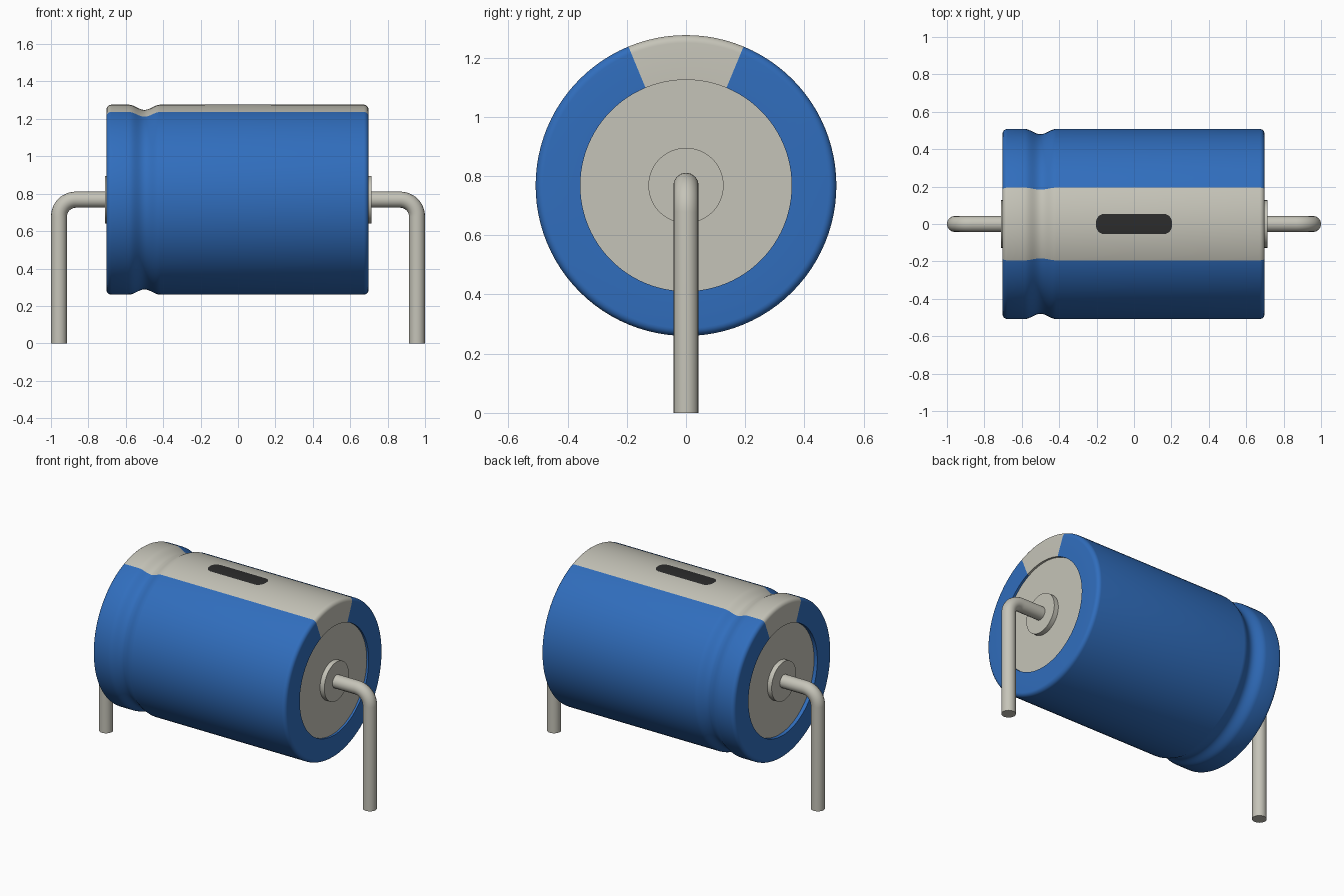
import bpy, bmesh, math

if "Cube" in bpy.data.objects:
    bpy.data.objects.remove(bpy.data.objects["Cube"], do_unlink=True)

AXIS_Z = 0.768      # height of the can's axis
RADIUS = 0.508
SEGMENTS = 96
STRIPE_HALF = math.radians(22.5)


def material(name, rgb, roughness=0.6):
    mat = bpy.data.materials.new(name)
    mat.use_nodes = True
    mat.diffuse_color = (*rgb, 1)
    bsdf = mat.node_tree.nodes["Principled BSDF"]
    bsdf.inputs["Base Color"].default_value = (*rgb, 1)
    bsdf.inputs["Roughness"].default_value = roughness
    return mat


blue = material("blue sleeve", (0.03, 0.155, 0.51))
grey = material("warm grey", (0.56, 0.55, 0.48))
black = material("dark marking", (0.025, 0.025, 0.025))


def smooth(obj, angle=35):
    bpy.ops.object.select_all(action="DESELECT")
    obj.select_set(True)
    bpy.context.view_layer.objects.active = obj
    bpy.ops.object.shade_smooth_by_angle(angle=math.radians(angle))


def mesh_object(name, bm, mats):
    bmesh.ops.recalc_face_normals(bm, faces=bm.faces)
    mesh = bpy.data.meshes.new(name)
    bm.to_mesh(mesh)
    bm.free()
    for mat in mats:
        mesh.materials.append(mat)
    obj = bpy.data.objects.new(name, mesh)
    bpy.context.collection.objects.link(obj)
    return obj


def lathe(name, profile, mats, cap_ends=False):
    """Turn an (x, radius) profile around the can's axis."""
    bm = bmesh.new()
    rings = []
    for x, r in profile:
        angles = [2 * math.pi * i / SEGMENTS for i in range(SEGMENTS)]
        rings.append([bm.verts.new((x, r * math.sin(a), AXIS_Z + r * math.cos(a)))
                      for a in angles])
    for a, b in zip(rings, rings[1:]):
        for i in range(SEGMENTS):
            j = (i + 1) % SEGMENTS
            bm.faces.new((a[i], a[j], b[j], b[i]))
    if cap_ends:
        bm.faces.new(rings[0])
        bm.faces.new(rings[-1])
    return mesh_object(name, bm, mats)


# Sleeve: rolled ends, recessed openings and one crimped groove
LEFT, RIGHT, OPENING, ROUND = -0.703, 0.698, 0.357, 0.026
quarter = [math.pi / 2 * i / 6 for i in range(7)]
profile = [(-0.66, OPENING), (LEFT, OPENING)]
profile += [(LEFT + ROUND * (1 - math.sin(a)), RADIUS - ROUND * (1 - math.cos(a)))
            for a in reversed(quarter)]
for i in range(17):
    t = i / 8 - 1
    profile.append((-0.5 + 0.085 * t, RADIUS - 0.014 * (1 + math.cos(math.pi * t))))
profile += [(RIGHT - ROUND * (1 - math.sin(a)), RADIUS - ROUND * (1 - math.cos(a)))
            for a in quarter]
profile += [(RIGHT, OPENING), (0.66, OPENING)]
sleeve = lathe("sleeve", profile, [blue, grey])

# Polarity stripe along the top, wrapping onto both ends
for face in sleeve.data.polygons:
    c = face.center
    face.material_index = int(abs(math.atan2(c.y, c.z - AXIS_Z)) < STRIPE_HALF)
smooth(sleeve)

# End seals and the bosses around the leads
for side, seal_x, boss_x in (("right", -0.679, -0.71), ("left", 0.684, 0.715)):
    inner = math.copysign(0.6, seal_x)
    smooth(lathe(side + "_end_seal", [(inner, OPENING), (seal_x, OPENING)], [grey], True))
    smooth(lathe(side + "_lead_boss", [(inner, 0.127), (boss_x, 0.127)], [grey], True))

# Bent wire leads
WIRE, BEND, LEAD_X = 0.043, 0.09, 0.957
for side, sign in (("right", -1), ("left", 1)):
    path = [(0.62, AXIS_Z)]
    for i in range(13):
        a = math.pi / 2 * i / 12
        path.append((LEAD_X - BEND + BEND * math.sin(a), AXIS_Z - BEND + BEND * math.cos(a)))
    path.append((LEAD_X, 0))
    curve = bpy.data.curves.new(side + "_lead", "CURVE")
    curve.dimensions = "3D"
    curve.bevel_depth = WIRE
    curve.bevel_resolution = 6
    curve.use_fill_caps = True
    spline = curve.splines.new("POLY")
    spline.points.add(len(path) - 1)
    for point, (x, z) in zip(spline.points, path):
        point.co = (sign * x, 0, z, 1)
    curve.materials.append(grey)
    lead = bpy.data.objects.new(side + "_lead", curve)
    bpy.context.collection.objects.link(lead)
    bpy.ops.object.select_all(action="DESELECT")
    lead.select_set(True)
    bpy.context.view_layer.objects.active = lead
    bpy.ops.object.convert(target="MESH")
    smooth(bpy.context.object)

# Rounded minus mark, a thin curved plate on the stripe
HALF_LENGTH, HALF_WIDTH, CORNER = 0.203, 0.054, 0.045
bm = bmesh.new()
rows = []
for i in range(25):
    y = -HALF_WIDTH * math.cos(math.pi * i / 24)
    over = max(0, abs(y) - (HALF_WIDTH - CORNER))
    half = HALF_LENGTH - CORNER + math.sqrt(max(0, CORNER ** 2 - over ** 2))
    z = AXIS_Z + math.sqrt((RADIUS + 0.002) ** 2 - y * y)
    rows.append([bm.verts.new((x, y, z)) for x in (-half, half)])
for a, b in zip(rows, rows[1:]):
    bm.faces.new((a[0], a[1], b[1], b[0]))
mark = mesh_object("minus_mark", bm, [black])
if mark.data.polygons[0].normal.z < 0:
    mark.data.flip_normals()
smooth(mark)
